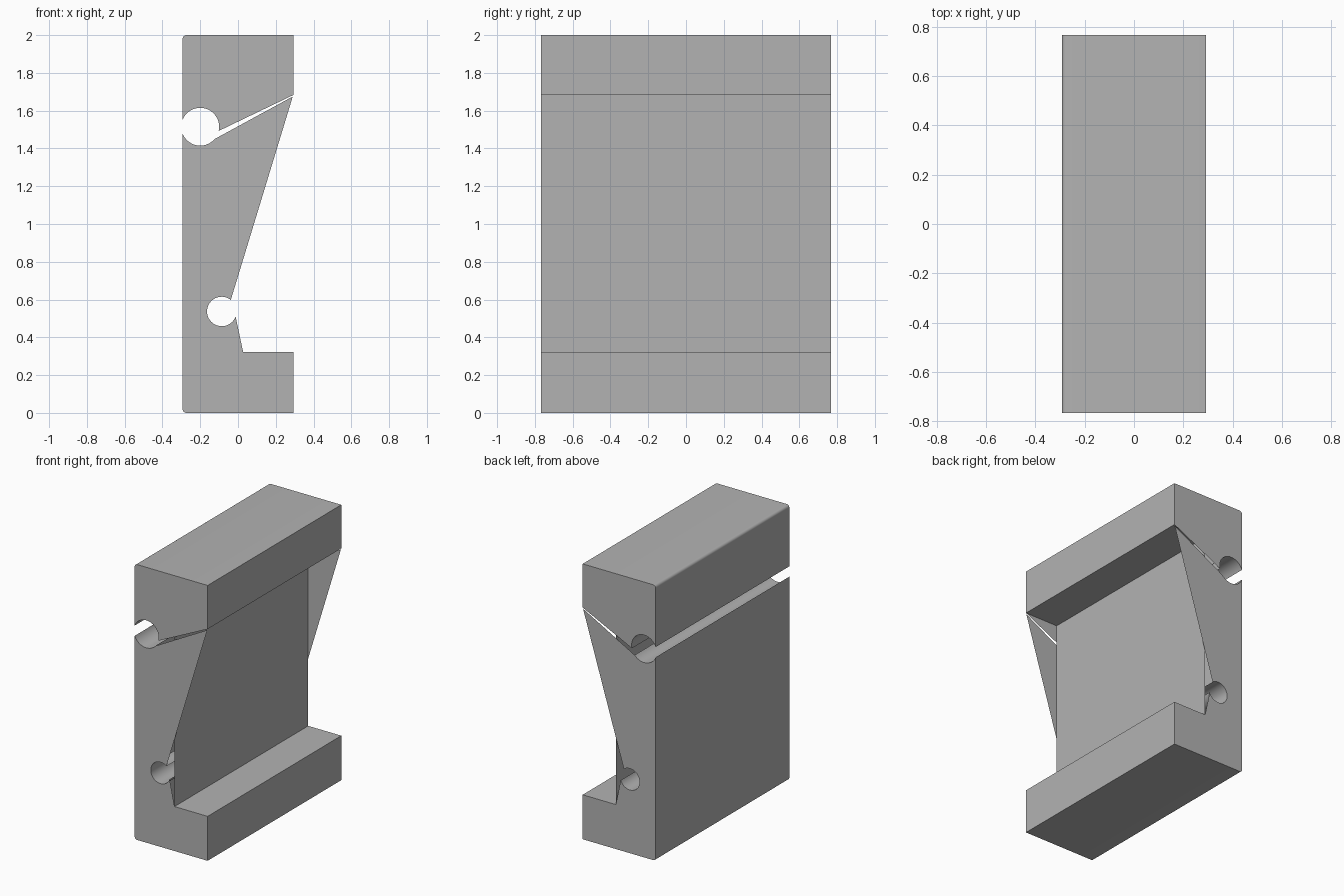
import bpy, bmesh, math

if "Cube" in bpy.data.objects:
    bpy.data.objects.remove(bpy.data.objects["Cube"])

grey = bpy.data.materials.new("light_grey")
grey.use_nodes = True
COLOUR = (0.45, 0.45, 0.45, 1)
grey.diffuse_color = COLOUR
grey.node_tree.nodes["Principled BSDF"].inputs["Base Color"].default_value = COLOUR

HALF_X, HALF_Y, TOP = 0.293, 0.767, 2.0
WALL_X, LEDGE, LINTEL = 0.027, 0.323, 1.683
FILLET = 0.02


def arc(cx, cz, r, start, end, steps):
    """Points on a circle in the xz plane, angles in degrees."""
    angles = [math.radians(start + (end - start) * i / steps) for i in range(steps + 1)]
    return [(cx + r * math.cos(a), cz + r * math.sin(a)) for a in angles]


def build(name, strips, caps=True):
    """Extrude each strip along y; close the joined strips with flat end caps."""
    bm = bmesh.new()
    front, back = [], []
    for strip in strips:
        f = [bm.verts.new((x, -HALF_Y, z)) for x, z in strip]
        b = [bm.verts.new((x, HALF_Y, z)) for x, z in strip]
        for i in range(len(strip) - 1):
            bm.faces.new((f[i + 1], f[i], b[i], b[i + 1]))
        front += f
        back += b
    if caps:
        bm.faces.new(front)
        bm.faces.new(back[::-1])
    mesh = bpy.data.meshes.new(name)
    bm.to_mesh(mesh)
    bm.free()
    mesh.materials.append(grey)
    obj = bpy.data.objects.new(name, mesh)
    bpy.context.collection.objects.link(obj)
    bpy.ops.object.select_all(action='DESELECT')
    obj.select_set(True)
    bpy.context.view_layer.objects.active = obj
    bpy.ops.object.shade_smooth_by_angle(angle=math.radians(35))
    return obj


# Upper block, with the top half of the side groove
build("upper_block", [
    [(HALF_X, LINTEL), (HALF_X, TOP)]
    + arc(-HALF_X + FILLET, TOP - FILLET, FILLET, 90, 180, 6)
    + arc(-0.2, 1.515, 0.1, 158, -13, 28)])

# Lower body: groove floor, back, base and ledge, then relief hole and sloping end tip
build("lower_body", [
    arc(-0.2, 1.515, 0.1, -41, -158, 20)
    + arc(-HALF_X + FILLET, FILLET, FILLET, 180, 270, 6)
    + [(HALF_X, 0), (HALF_X, LEDGE), (WALL_X, LEDGE)],
    arc(-0.086, 0.537, 0.078, -20, -308, 40),
    [(HALF_X - 0.003, LINTEL - 0.008)]])

# Recessed wall and the underside of the upper block
build("recess_panel", [[(WALL_X, LEDGE), (WALL_X, LINTEL), (HALF_X, LINTEL)]], caps=False)
